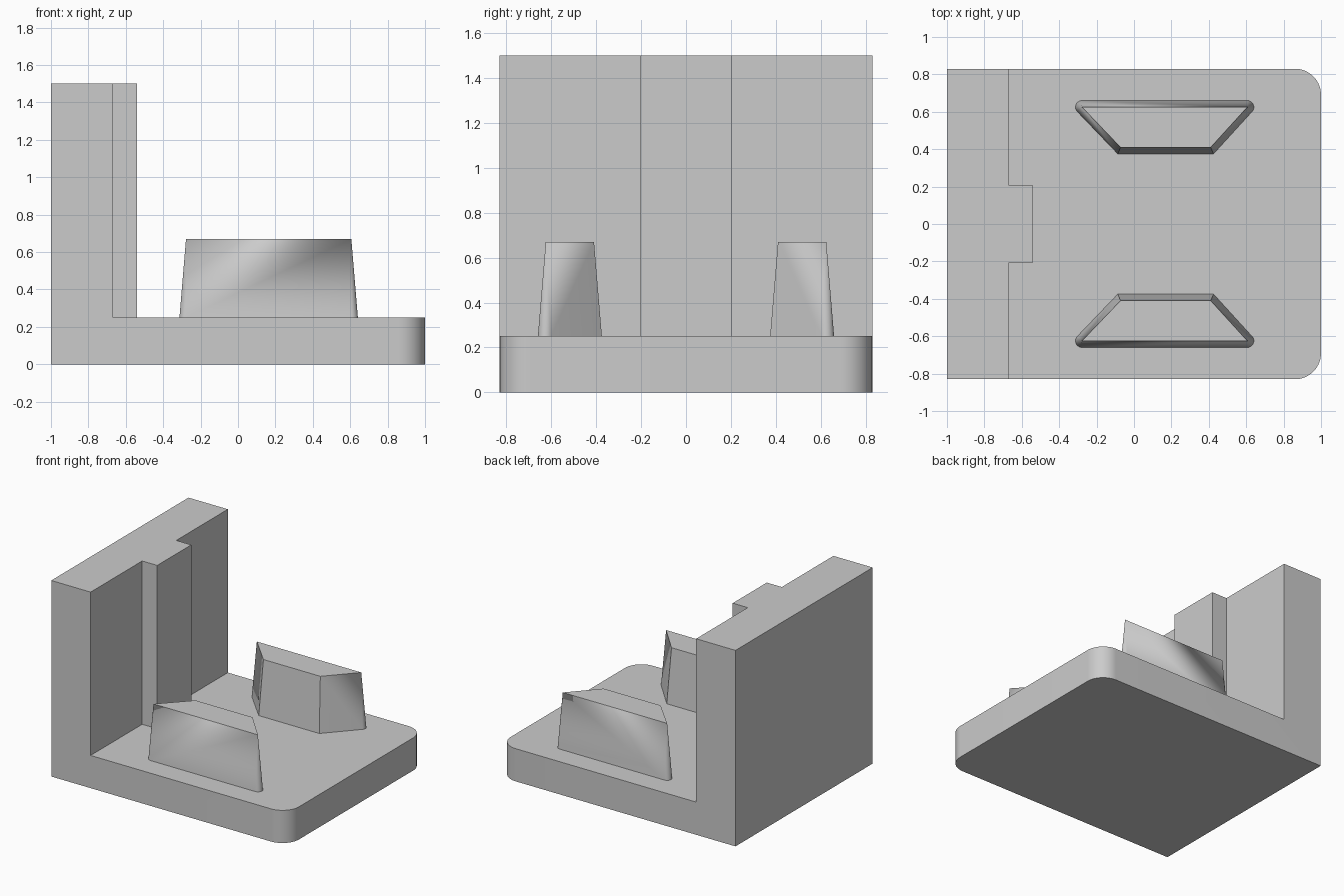
import bpy, bmesh, math
from mathutils import Vector

if "Cube" in bpy.data.objects:
    bpy.data.objects.remove(bpy.data.objects["Cube"])

grey = bpy.data.materials.new("plain grey")
grey.diffuse_color = (0.6, 0.6, 0.6, 1)
grey.use_nodes = True
grey.node_tree.nodes["Principled BSDF"].inputs["Base Color"].default_value = grey.diffuse_color


def finish(name, bm):
    bmesh.ops.recalc_face_normals(bm, faces=bm.faces)
    mesh = bpy.data.meshes.new(name)
    bm.to_mesh(mesh)
    bm.free()
    ob = bpy.data.objects.new(name, mesh)
    mesh.materials.append(grey)
    bpy.context.collection.objects.link(ob)
    return ob


def smooth(ob):
    bpy.ops.object.select_all(action='DESELECT')
    ob.select_set(True)
    bpy.context.view_layer.objects.active = ob
    bpy.ops.object.shade_smooth_by_angle(angle=math.radians(25))


def prism(name, outline, z0, z1):
    bm = bmesh.new()
    face = bm.faces.new([bm.verts.new((x, y, z0)) for x, y in outline])
    new = bmesh.ops.extrude_face_region(bm, geom=[face])["geom"]
    verts = [v for v in new if isinstance(v, bmesh.types.BMVert)]
    bmesh.ops.translate(bm, verts=verts, vec=(0, 0, z1 - z0))
    return finish(name, bm)


def arc(cx, cy, r, a0, a1, n):
    return [(cx + r * math.cos(math.radians(a0 + (a1 - a0) * i / n)),
             cy + r * math.sin(math.radians(a0 + (a1 - a0) * i / n))) for i in range(n + 1)]


W, R = 0.83, 0.14       # half depth, corner radius
BASE, TOP = 0.25, 1.5   # base top, wall top

# base plate with two rounded corners
base = prism("base_and_wall", [(-1, W), (-1, -W)]
             + arc(1 - R, -W + R, R, -90, 0, 16) + arc(1 - R, W - R, R, 0, 90, 16), 0, BASE)

# back wall with a central rib, fused to the plate
wall = prism("wall", [(-1, -W), (-0.667, -W), (-0.667, -0.206), (-0.54, -0.206),
                      (-0.54, 0.206), (-0.667, 0.206), (-0.667, W), (-1, W)], BASE, TOP)
bpy.context.view_layer.objects.active = base
mod = base.modifiers.new("fuse", 'BOOLEAN')
mod.operation, mod.solver, mod.object = 'UNION', 'EXACT', wall
bpy.ops.object.modifier_apply(modifier=mod.name)
bpy.data.objects.remove(wall)
bm = bmesh.new()
bm.from_mesh(base.data)
bmesh.ops.dissolve_limit(bm, angle_limit=0.01, verts=bm.verts, edges=bm.edges)
bm.to_mesh(base.data)
bm.free()
smooth(base)


# drafted trapezoid block: sharp corners spread into cones, blunt corners are mitred
def block(name, side):
    top = [Vector(p) for p in ((-0.278, 0.625), (-0.072, 0.41), (0.41, 0.41), (0.606, 0.625))]
    draft, height = 0.035, 0.67
    normals = []
    for i in range(4):
        d = (top[(i + 1) % 4] - top[i]).normalized()
        normals.append(Vector((d.y, -d.x)))
    bm = bmesh.new()

    def vert(p, z):
        return bm.verts.new((p.x, p.y * side, z))

    tops = [vert(p, height) for p in top]
    feet = []
    for i, p in enumerate(top):
        a, b = normals[i - 1], normals[i]
        if i in (0, 3):
            turn = math.atan2(a.x * b.y - a.y * b.x, a.dot(b))
            start = math.atan2(a.y, a.x)
            fan = [vert(p + draft * Vector((math.cos(start + turn * k / 12),
                                            math.sin(start + turn * k / 12))), BASE)
                   for k in range(13)]
        else:
            fan = [vert(p + draft * (a + b) / (1 + a.dot(b)), BASE)]
        feet.append(fan)
    bm.faces.new(tops)
    for i in range(4):
        j = (i + 1) % 4
        bm.faces.new((tops[i], feet[i][-1], feet[j][0], tops[j]))
        for u, v in zip(feet[i], feet[i][1:]):
            bm.faces.new((tops[i], u, v))
    ob = finish(name, bm)
    # an open shell: make sure its normals face outwards
    if ob.data.polygons[0].normal.z < 0:
        ob.data.flip_normals()
    smooth(ob)


block("rear_block", 1)
block("front_block", -1)
